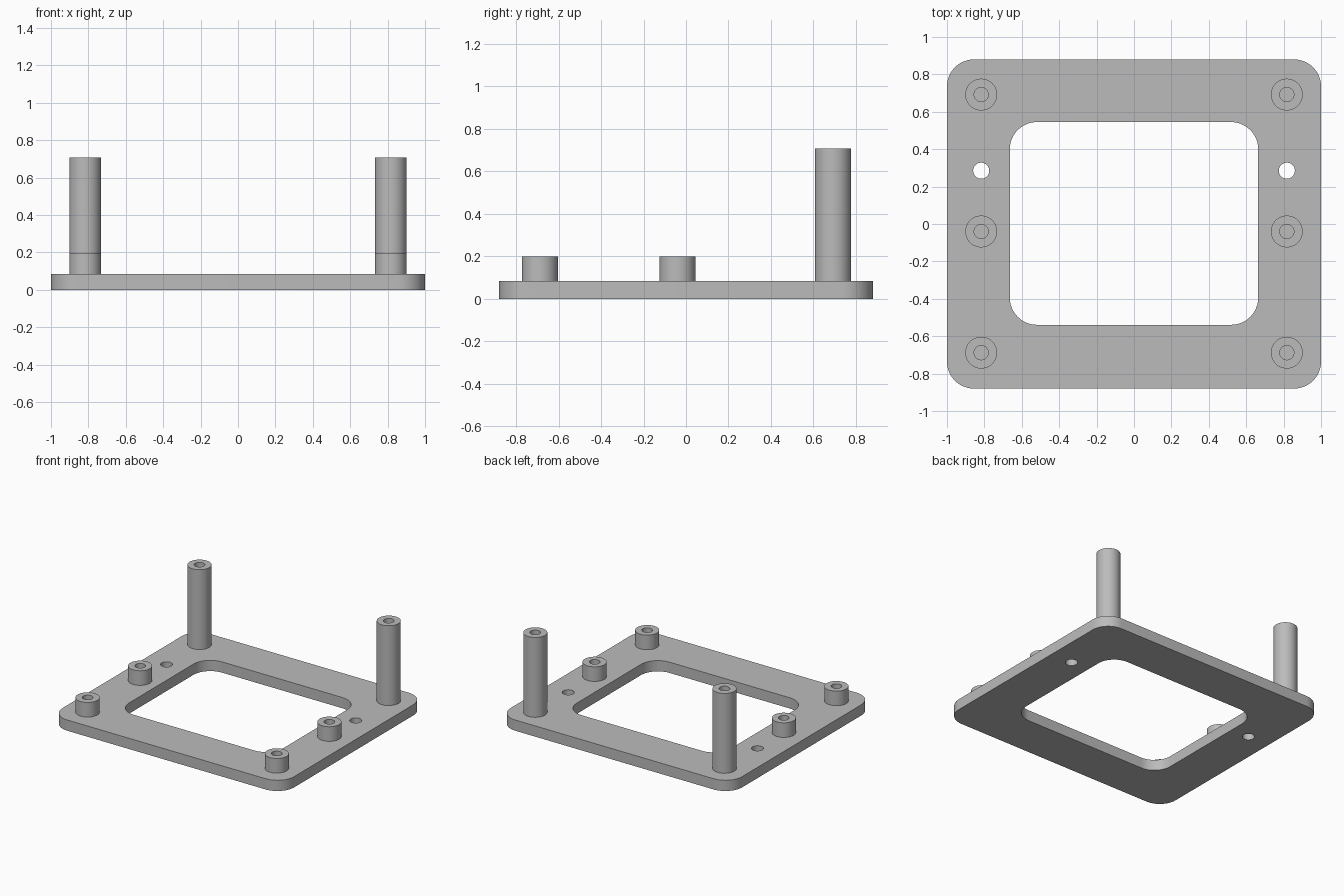
import bpy, bmesh
from math import pi, sin, cos, radians
from mathutils import Matrix, Vector

cube = bpy.data.objects.get("Cube")
if cube:
    bpy.data.objects.remove(cube, do_unlink=True)

PLATE_TOP = 0.084
POST_X = 0.817

grey = bpy.data.materials.new("plain grey")
grey.use_nodes = True
grey.diffuse_color = (0.5, 0.5, 0.5, 1)
grey.node_tree.nodes["Principled BSDF"].inputs["Base Color"].default_value = grey.diffuse_color


def rounded_rect(cx, cy, hx, hy, r, steps=12):
    """Outline of a rectangle with round corners; a circle when r = hx = hy."""
    pts = []
    for i, (sx, sy) in enumerate([(1, 1), (-1, 1), (-1, -1), (1, -1)]):
        for k in range(steps + 1):
            a = (i + k / steps) * pi / 2
            p = (cx + sx * (hx - r) + r * cos(a), cy + sy * (hy - r) + r * sin(a))
            if not pts or (Vector(p) - Vector(pts[-1])).length > 1e-5:
                pts.append(p)
    if (Vector(pts[0]) - Vector(pts[-1])).length < 1e-5:
        pts.pop()
    return pts


def finish(name, bm):
    bmesh.ops.remove_doubles(bm, verts=bm.verts, dist=1e-5)
    bmesh.ops.recalc_face_normals(bm, faces=bm.faces)
    mesh = bpy.data.meshes.new(name)
    bm.to_mesh(mesh)
    bm.free()
    mesh.materials.clear()
    mesh.materials.append(grey)
    obj = bpy.data.objects.new(name, mesh)
    bpy.context.collection.objects.link(obj)
    bpy.ops.object.select_all(action="DESELECT")
    obj.select_set(True)
    bpy.context.view_layer.objects.active = obj
    bpy.ops.object.shade_smooth_by_angle(angle=radians(35))
    return obj


# Base plate: outline, central window and two screw holes, extruded
curve = bpy.data.curves.new("plate_outline", "CURVE")
curve.dimensions = "2D"
curve.fill_mode = "BOTH"
curve.extrude = PLATE_TOP / 2
outlines = [rounded_rect(0, 0, 1, 0.88, 0.145),
            rounded_rect(0, 0.003, 0.664, 0.542, 0.145)]
outlines += [rounded_rect(s * POST_X, 0.285, 0.043, 0.043, 0.043, 8) for s in (-1, 1)]
for pts in outlines:
    spline = curve.splines.new("POLY")
    spline.points.add(len(pts) - 1)
    for point, (x, y) in zip(spline.points, pts):
        point.co = (x, y, 0, 1)
    spline.use_cyclic_u = True
outline = bpy.data.objects.new("plate_outline", curve)
bm = bmesh.new()
temp = outline.to_mesh()
bm.from_mesh(temp)
outline.to_mesh_clear()
bmesh.ops.translate(bm, verts=bm.verts, vec=(0, 0, PLATE_TOP / 2))
finish("base_plate", bm)
bpy.data.objects.remove(outline)
bpy.data.curves.remove(curve)


# Hollow standoff posts, turned from a rectangular wall section
def standoff(name, x, y, top, outer=0.085, inner=0.038):
    bm = bmesh.new()
    section = [(inner, PLATE_TOP), (outer, PLATE_TOP), (outer, top), (inner, top)]
    verts = [bm.verts.new((r, 0, z)) for r, z in section]
    edges = [bm.edges.new((verts[i], verts[(i + 1) % 4])) for i in range(4)]
    bmesh.ops.spin(bm, geom=verts + edges, cent=(0, 0, 0), axis=(0, 0, 1),
                   angle=2 * pi, steps=48)
    bmesh.ops.transform(bm, matrix=Matrix.Translation((x, y, 0)), verts=bm.verts)
    finish(name, bm)


for side, s in (("left", 1), ("right", -1)):
    standoff(f"back_tall_standoff_{side}", s * POST_X, 0.692, 0.707)
    standoff(f"middle_short_standoff_{side}", s * POST_X, -0.04, 0.198)
    standoff(f"front_short_standoff_{side}", s * POST_X, -0.688, 0.198)
